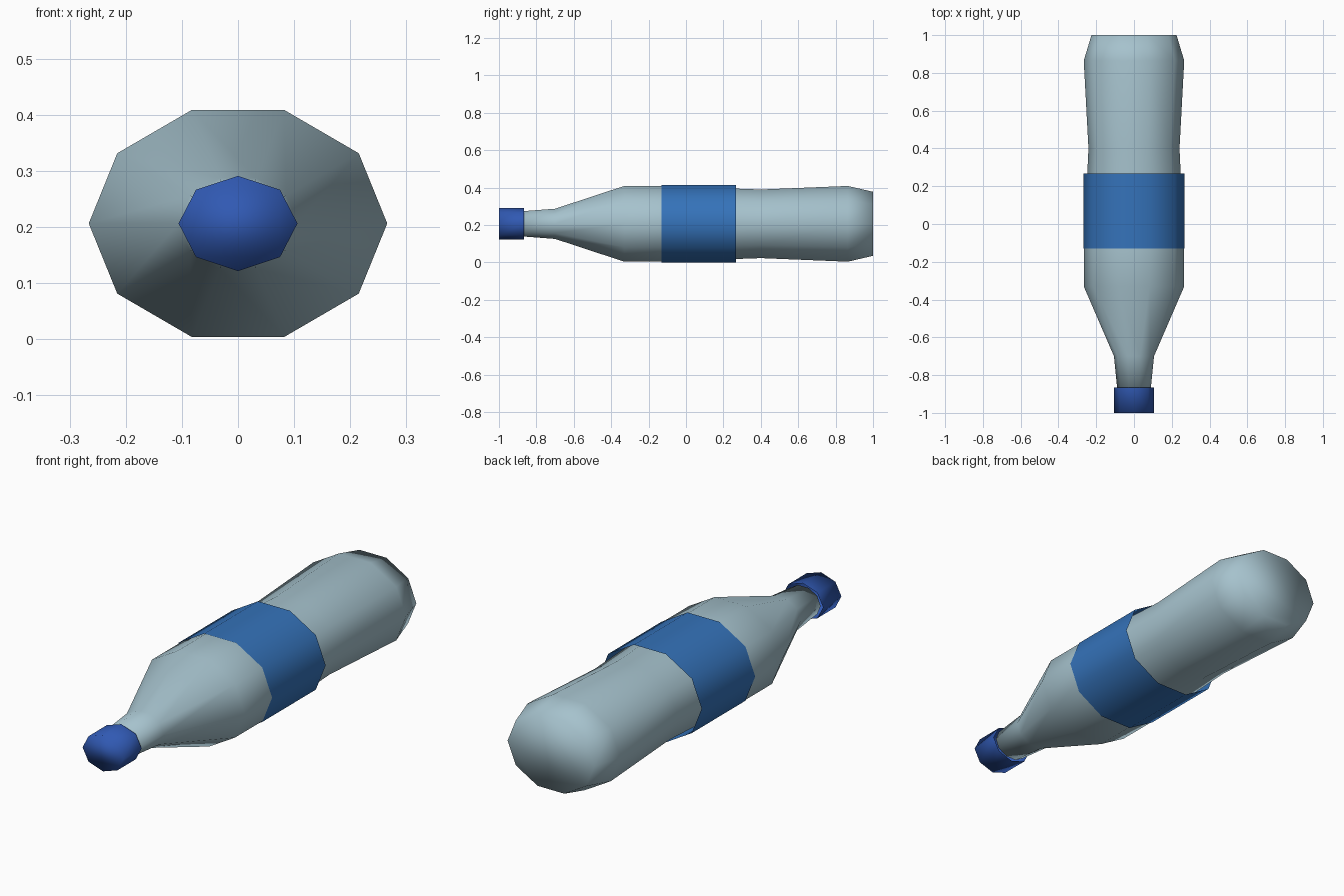
import bpy, bmesh
from math import cos, sin, tau

if "Cube" in bpy.data.objects:
    bpy.data.objects.remove(bpy.data.objects["Cube"])

CZ = 0.2065  # height of the bottle's axis


def material(name, rgb):
    m = bpy.data.materials.new(name)
    m.diffuse_color = (*rgb, 1)
    m.use_nodes = True
    m.node_tree.nodes["Principled BSDF"].inputs["Base Color"].default_value = m.diffuse_color
    return m


def loft(name, profile, sides, mat, squash=0.8, close_start=False, close_end=False):
    """Sweep (y, radius) rings of a flattened polygon along y."""
    bm = bmesh.new()
    rings = []
    for y, r in profile:
        rings.append([bm.verts.new((r * cos(tau * i / sides), y,
                                    CZ + squash * r * sin(tau * i / sides)))
                      for i in range(sides)])
    for a, b in zip(rings, rings[1:]):
        for i in range(sides):
            j = (i + 1) % sides
            bm.faces.new((a[i], b[i], b[j], a[j]))
    if close_start:
        bm.faces.new(rings[0])
    if close_end:
        bm.faces.new(rings[-1][::-1])
    for f in bm.faces:
        f.smooth = True
    me = bpy.data.meshes.new(name)
    bm.to_mesh(me)
    bm.free()
    me.materials.append(mat)
    ob = bpy.data.objects.new(name, me)
    bpy.context.collection.objects.link(ob)
    return ob


glass = material("pale_plastic", (0.38, 0.54, 0.61))
label_blue = material("label_blue", (0.035, 0.17, 0.49))
cap_blue = material("cap_blue", (0.03, 0.1, 0.45))

# Bottle body: neck, shoulder, waist and base
loft("bottle_body",
     [(-0.87, 0.089), (-0.70, 0.106), (-0.33, 0.266), (-0.13, 0.266),
      (0.40, 0.241), (0.865, 0.266), (1.0, 0.225)],
     10, glass, close_start=True, close_end=True)

# Label: open sleeve around the waist
loft("label", [(-0.13, 0.268), (0.267, 0.268)], 10, label_blue, squash=0.81)

# Screw cap: closed at the front, open towards the neck
loft("cap", [(-1.0, 0.106), (-0.865, 0.106)], 8, cap_blue, close_start=True)
